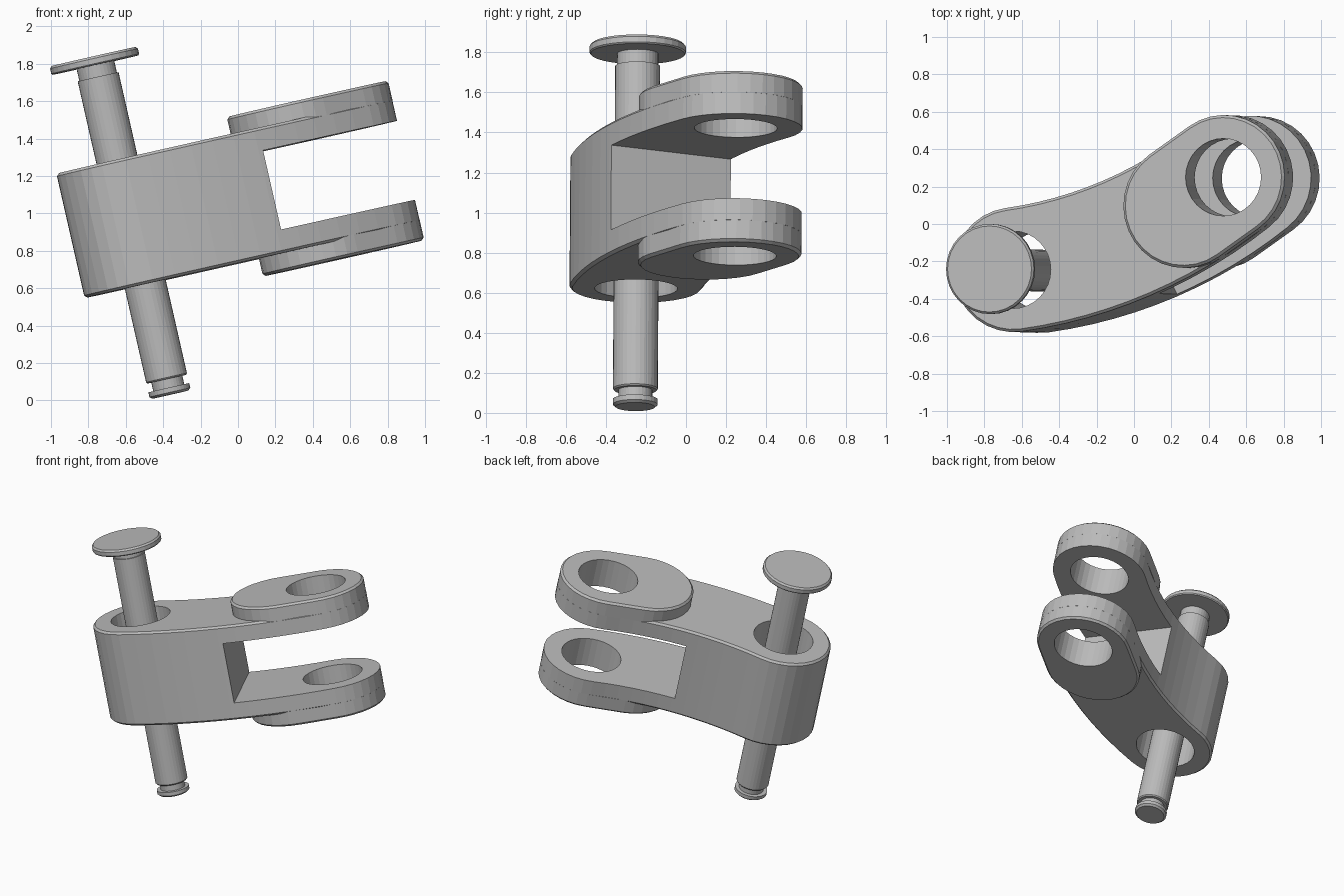
import bpy, bmesh, math
from mathutils import Matrix, Vector

if "Cube" in bpy.data.objects:
    bpy.data.objects.remove(bpy.data.objects["Cube"])

# Single metal colour
steel = bpy.data.materials.new("plain_grey")
steel.use_nodes = True
grey = (0.5, 0.5, 0.5, 1)
steel.diffuse_color = grey
steel.node_tree.nodes["Principled BSDF"].inputs["Base Color"].default_value = grey

# The whole joint leans to one side; parts are made upright about its middle
LEAN = (Matrix.Translation((-0.2335, 0, 1.028))
        @ Matrix.Rotation(math.radians(-12.8), 4, 'Y')
        @ Matrix.Rotation(math.radians(-0.4), 4, 'X'))

A = Vector((-0.346, -0.247))      # pin hole centre
B = Vector((0.828, 0.247))        # lug hole centre
C = Vector((0.61, 0.095))         # inner end of the raised pad
END_R, HOLE_R, CHAMFER = 0.333, 0.207, 0.014
BODY_H, LUG_H, SLOT_H = 0.341, 0.437, 0.217
BEND = 2.45                       # centreline radius of the curved link


def finish(name, bm):
    bmesh.ops.recalc_face_normals(bm, faces=bm.faces)
    mesh = bpy.data.meshes.new(name)
    bm.to_mesh(mesh)
    bm.free()
    mesh.materials.append(steel)
    ob = bpy.data.objects.new(name, mesh)
    bpy.context.collection.objects.link(ob)
    ob.matrix_world = LEAN
    return ob


def loft(name, levels):
    """Skin stacked outlines given as (height, points)."""
    bm = bmesh.new()
    rings = [[bm.verts.new((p.x, p.y, z)) for p in pts] for z, pts in levels]
    for low, high in zip(rings, rings[1:]):
        n = len(low)
        for i in range(n):
            j = (i + 1) % n
            bm.faces.new((low[i], low[j], high[j], high[i]))
    bm.faces.new(rings[0][::-1])
    bm.faces.new(rings[-1])
    return finish(name, bm)


def arc(centre, radius, start, stop, steps):
    return [centre + radius * Vector((math.cos(t), math.sin(t)))
            for t in (start + (stop - start) * i / steps for i in range(steps + 1))]


def circle(centre, radius, steps=32):
    return arc(centre, radius, 0, math.tau, steps)[:-1]


def link_outline(r):
    """Banana shape of constant width with round ends."""
    chord = B - A
    side = Vector((-chord.y, chord.x)).normalized()
    o = (A + B) / 2 + side * math.sqrt(BEND ** 2 - (chord.length / 2) ** 2)
    a = math.atan2(*(A - o).yx)
    b = math.atan2(*(B - o).yx)
    return (arc(o, BEND + r, a, b, 12) + arc(B, r, b, b + math.pi, 16)[1:-1]
            + arc(o, BEND - r, b, a, 12) + arc(A, r, a + math.pi, a + math.tau, 16)[1:-1])


def pad_outline(r):
    """Straight slot shape joining the two pad centres."""
    d = math.atan2(*(B - C).yx)
    q = math.pi / 2
    return arc(B, r, d - q, d + q, 16) + arc(C, r, d + q, d + 3 * q, 16)


def cut(ob, cutter):
    mod = ob.modifiers.new("cut", 'BOOLEAN')
    mod.operation = 'DIFFERENCE'
    mod.solver = 'EXACT'
    mod.object = cutter
    bpy.context.view_layer.objects.active = ob
    bpy.ops.object.modifier_apply(modifier=mod.name)


# Cutters: two bores and the fork slot
pin_bore = loft("pin_bore_cutter", [(z, circle(A, HOLE_R)) for z in (-1, 1)])
lug_bore = loft("lug_bore_cutter", [(z, circle(B, HOLE_R)) for z in (-1, 1)])
front, back = Vector((0.43, -0.38)), Vector((0.114, 0.25))
wall = back - front
near, far = front - wall, back + wall
reach = Vector((2, 0.6))
slot = loft("slot_cutter", [(z, [near, near + reach, far + reach, far])
                            for z in (-SLOT_H, SLOT_H)])

# Forked link body
body = loft("fork_body", [(-BODY_H, link_outline(END_R - CHAMFER)),
                          (-BODY_H + CHAMFER, link_outline(END_R)),
                          (BODY_H - CHAMFER, link_outline(END_R)),
                          (BODY_H, link_outline(END_R - CHAMFER))])
for cutter in (slot, pin_bore, lug_bore):
    cut(body, cutter)

# Raised pads on both outer faces of the fork
for name, s in (("upper_pad", 1), ("lower_pad", -1)):
    pad = loft(name, [(s * (BODY_H - CHAMFER), pad_outline(END_R)),
                      (s * (LUG_H - CHAMFER), pad_outline(END_R)),
                      (s * LUG_H, pad_outline(END_R - CHAMFER))])
    cut(pad, lug_bore)

for cutter in (pin_bore, lug_bore, slot):
    bpy.data.objects.remove(cutter)

# Headed pin with a retaining groove near its tip: (height, radius)
profile = [(-0.946, 0.098), (-0.934, 0.112), (-0.908, 0.112), (-0.908, 0.085),
           (-0.861, 0.085), (-0.861, 0.106), (-0.853, 0.112), (0.797, 0.112),
           (0.797, 0.103), (0.861, 0.103), (0.861, 0.235), (0.868, 0.241),
           (0.896, 0.241), (0.908, 0.23)]
loft("headed_pin", [(z, circle(A, r)) for z, r in profile])
